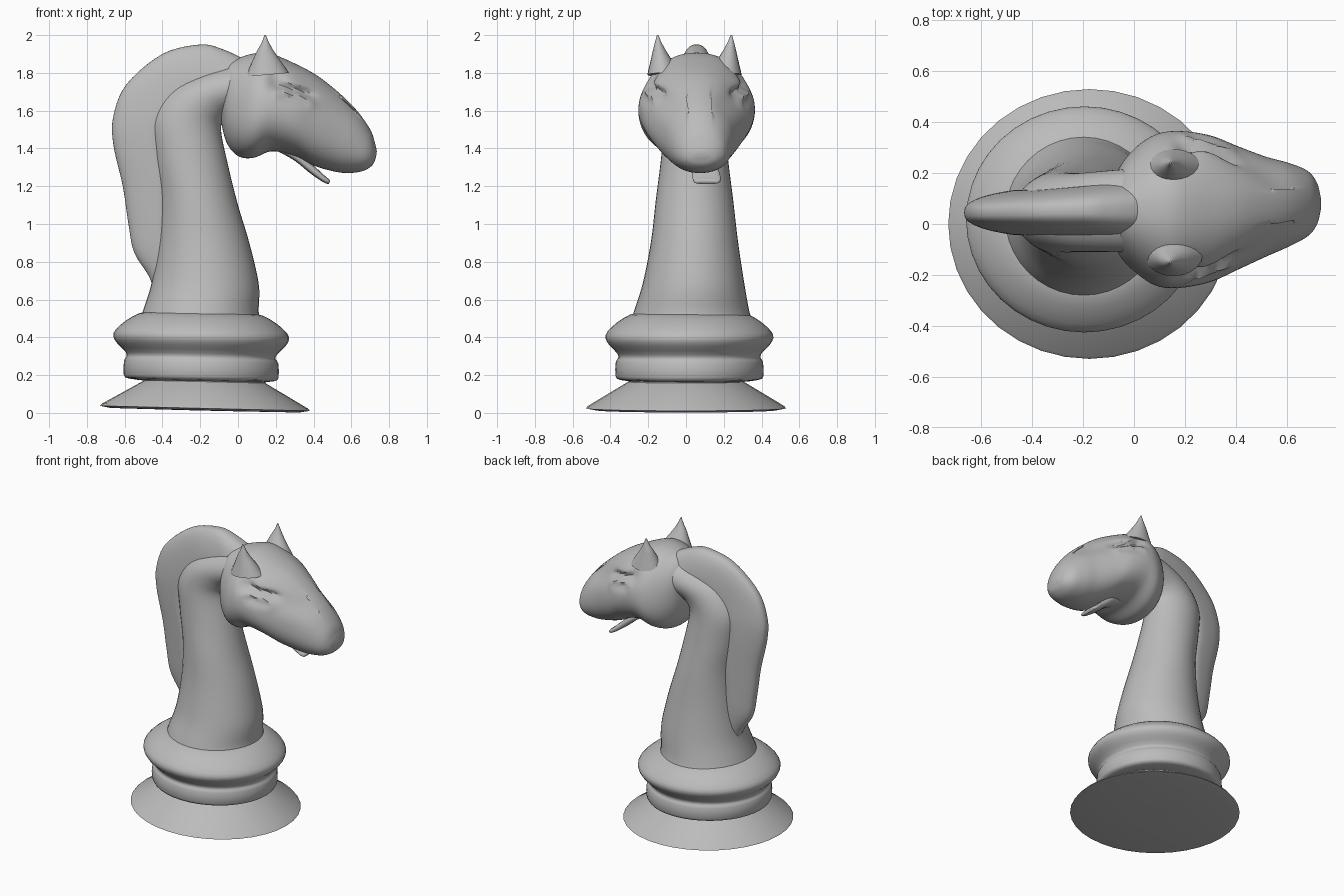
import bpy, math
from mathutils import Vector

stone = bpy.data.materials.new("plain grey")
stone.diffuse_color = (0.5, 0.5, 0.5, 1)


def spline(rows, n):
    """Catmull-Rom interpolation of section rows, n steps per span."""
    out = []
    for i in range(len(rows) - 1):
        p = [rows[max(0, min(len(rows) - 1, i + k))] for k in (-1, 0, 1, 2)]
        for s in range(n):
            t = s / n
            out.append([0.5 * (2 * b + (c - a) * t + (2 * a - 5 * b + 4 * c - d) * t * t
                               + (3 * b - a - 3 * c + d) * t ** 3)
                        for a, b, c, d in zip(*p)])
    return out + [list(rows[-1])]


def loft(name, rows, n=5, sides=40, power=2.0, taper=0.0, tweak=None, angle=40):
    """Row: edge A (x, z), edge B (x, z), half width in y, centre y."""
    verts, faces = [], []
    rings = spline(rows, n)
    for ax, az, bx, bz, hw, yc in rings:
        for k in range(sides):
            t = 2 * math.pi * k / sides
            c, s = math.cos(t), math.sin(t)
            u = math.copysign(abs(c) ** (2 / power), c)
            v = math.copysign(abs(s) ** (2 / power), s)
            w = (1 + u) / 2
            p = Vector((bx + (ax - bx) * w, yc + hw * v * (1 - taper * u), bz + (az - bz) * w))
            verts.append(tweak(p, yc) if tweak else p)
    for i in range(len(rings) - 1):
        for k in range(sides):
            k2 = (k + 1) % sides
            faces.append((i * sides + k, i * sides + k2, (i + 1) * sides + k2, (i + 1) * sides + k))
    last = (len(rings) - 1) * sides
    faces.append(tuple(reversed(range(sides))))
    faces.append(tuple(range(last, last + sides)))
    me = bpy.data.meshes.new(name)
    me.from_pydata(verts, [], faces)
    me.materials.append(stone)
    ob = bpy.data.objects.new(name, me)
    bpy.context.collection.objects.link(ob)
    bpy.ops.object.select_all(action='DESELECT')
    ob.select_set(True)
    bpy.context.view_layer.objects.active = ob
    bpy.ops.object.mode_set(mode='EDIT')
    bpy.ops.mesh.select_all(action='SELECT')
    bpy.ops.mesh.normals_make_consistent(inside=False)
    bpy.ops.object.mode_set(mode='OBJECT')
    bpy.ops.object.shade_smooth_by_angle(angle=math.radians(angle))
    return ob


def discs(profile, cx, yc, tilt=0.0):
    """Turned rings from (radius, z) pairs, tilted a little along x."""
    return [(cx + r, z - tilt * r, cx - r, z + tilt * r, r * 0.955, yc) for r, z in profile]


# Foot: shallow cone with a thin rim
loft("foot", discs([(0.10, 0.012), (0.50, 0.014), (0.555, 0.024), (0.545, 0.036),
                    (0.32, 0.165), (0.31, 0.21)], -0.175, 0, 0.024), n=1, sides=36, angle=30)

# Collar: lower band, waist and rounded upper ring
loft("collar", discs([(0.30, 0.165), (0.385, 0.175), (0.41, 0.195), (0.408, 0.27), (0.395, 0.29),
                      (0.40, 0.315), (0.445, 0.36), (0.465, 0.395), (0.455, 0.43), (0.40, 0.48),
                      (0.33, 0.52), (0.28, 0.53)], -0.195, 0.018, 0.02), n=2, angle=50)

# Neck
loft("neck", [
    (0.13, 0.45, -0.53, 0.47, 0.33, 0.03), (0.11, 0.53, -0.50, 0.55, 0.305, 0.03),
    (0.11, 0.68, -0.455, 0.70, 0.268, 0.04), (0.06, 0.90, -0.425, 0.92, 0.23, 0.045),
    (0.0, 1.10, -0.42, 1.15, 0.205, 0.045), (-0.05, 1.30, -0.455, 1.38, 0.178, 0.045),
    (-0.09, 1.50, -0.465, 1.56, 0.16, 0.045), (-0.06, 1.57, -0.37, 1.71, 0.155, 0.045),
    (0.0, 1.60, -0.20, 1.80, 0.16, 0.05), (0.10, 1.60, 0.05, 1.87, 0.17, 0.055)], n=6)

# Mane: tall crest down the back of the neck
loft("mane", [
    (-0.44, 0.62, -0.40, 0.66, 0.03, 0.045), (-0.47, 0.72, -0.36, 0.75, 0.06, 0.045),
    (-0.55, 0.85, -0.36, 0.90, 0.07, 0.045), (-0.58, 1.00, -0.36, 1.05, 0.075, 0.045),
    (-0.61, 1.20, -0.36, 1.22, 0.08, 0.045), (-0.66, 1.42, -0.38, 1.40, 0.08, 0.045),
    (-0.66, 1.57, -0.36, 1.52, 0.08, 0.045), (-0.59, 1.74, -0.28, 1.60, 0.08, 0.045),
    (-0.40, 1.90, -0.18, 1.68, 0.085, 0.05), (-0.20, 1.95, -0.10, 1.70, 0.09, 0.055),
    (-0.08, 1.925, -0.03, 1.70, 0.095, 0.055), (0.04, 1.87, 0.03, 1.74, 0.09, 0.055)],
    power=2.8, taper=0.35)


def carve_eye(p, yc):
    """Sink an eye slit and a soft cheek line below the brow, both sides."""
    side = p.y - yc
    if abs(side) > 0.07:
        dz = p.z - (1.70 - 0.25 * (p.x - 0.28))
        fx = math.exp(-((p.x - 0.30) / 0.10) ** 4)
        slit = 0.04 * fx * math.exp(-((dz - 0.015) / 0.022) ** 2)
        lid = 0.018 * fx * math.exp(-((dz + 0.035) / 0.03) ** 2)
        line = 0.018 * math.exp(-((p.x - 0.50) / 0.17) ** 4) * math.exp(-(dz / 0.06) ** 2)
        temple = 0.03 * math.exp(-((p.x - 0.20) / 0.05) ** 2 - ((p.z - 1.76) / 0.06) ** 2)
        p.y -= math.copysign(slit - lid + line + temple, side)
    return p


# Head
loft("head", [
    (-0.09, 1.74, -0.09, 1.54, 0.08, 0.05), (-0.055, 1.85, -0.06, 1.43, 0.17, 0.05),
    (0.02, 1.885, 0.0, 1.36, 0.245, 0.055), (0.10, 1.905, 0.08, 1.35, 0.295, 0.055),
    (0.18, 1.90, 0.18, 1.385, 0.305, 0.057), (0.30, 1.85, 0.30, 1.36, 0.285, 0.06),
    (0.42, 1.785, 0.40, 1.31, 0.24, 0.063), (0.54, 1.69, 0.50, 1.28, 0.195, 0.068),
    (0.63, 1.60, 0.58, 1.27, 0.165, 0.075), (0.70, 1.50, 0.66, 1.28, 0.13, 0.08),
    (0.725, 1.43, 0.71, 1.31, 0.085, 0.08), (0.735, 1.385, 0.73, 1.35, 0.03, 0.08)],
    n=8, sides=96, power=2.15, taper=0.12, tweak=carve_eye)

# Ears: flared points, one each side
for name, y, out in (("left_ear", -0.12, -1), ("right_ear", 0.21, 1)):
    loft(name, [
        (0.27, 1.80, 0.04, 1.78, 0.085, y), (0.225, 1.865, 0.075, 1.86, 0.058, y + 0.01 * out),
        (0.19, 1.915, 0.10, 1.915, 0.036, y + 0.02 * out),
        (0.165, 1.96, 0.125, 1.96, 0.018, y + 0.027 * out),
        (0.147, 2.0, 0.14, 2.0, 0.004, y + 0.03 * out)], sides=20, angle=60)

# Lower lip: thin tongue-like plate hanging under the muzzle
loft("lower_lip", [
    (0.24, 1.44, 0.22, 1.38, 0.06, 0.08), (0.32, 1.38, 0.30, 1.335, 0.07, 0.09),
    (0.40, 1.31, 0.38, 1.27, 0.072, 0.10), (0.46, 1.255, 0.445, 1.225, 0.075, 0.11),
    (0.485, 1.235, 0.475, 1.212, 0.065, 0.11), (0.488, 1.225, 0.482, 1.215, 0.05, 0.11)],
    sides=24, power=3, angle=60)
